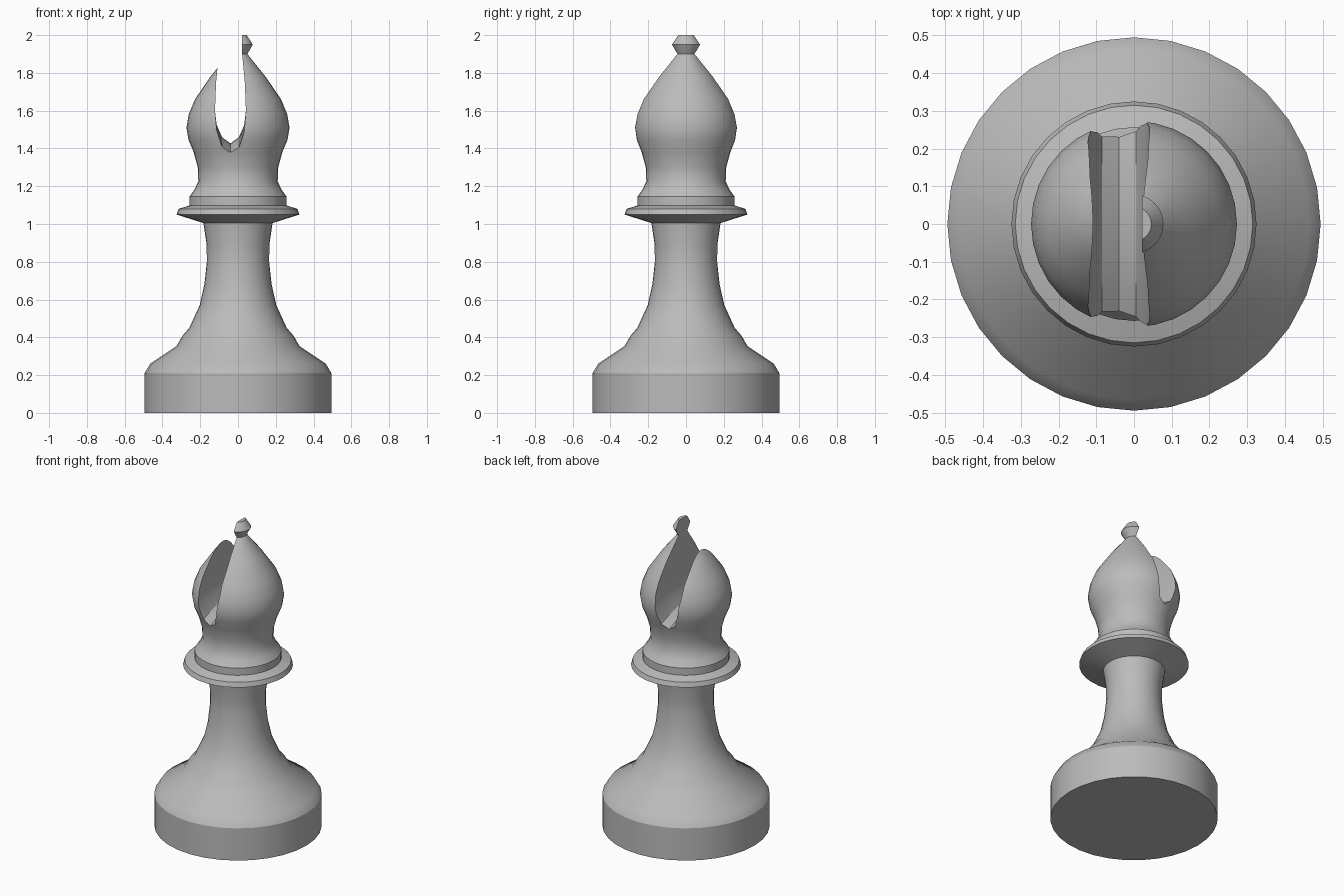
import bpy, bmesh, math

if "Cube" in bpy.data.objects:
    bpy.data.objects.remove(bpy.data.objects["Cube"], do_unlink=True)

SIDES = 32


def make_object(name, bm, material=None):
    bmesh.ops.recalc_face_normals(bm, faces=bm.faces)
    mesh = bpy.data.meshes.new(name)
    bm.to_mesh(mesh)
    bm.free()
    obj = bpy.data.objects.new(name, mesh)
    bpy.context.collection.objects.link(obj)
    if material:
        mesh.materials.append(material)
    return obj


def loft(name, rings, material=None):
    """Skin a row of closed rings and cap both ends."""
    bm = bmesh.new()
    loops = [[bm.verts.new(p) for p in ring] for ring in rings]
    for a, b in zip(loops, loops[1:]):
        for i in range(len(a)):
            j = (i + 1) % len(a)
            bm.faces.new((a[i], a[j], b[j], b[i]))
    bm.faces.new(loops[0])
    bm.faces.new(loops[-1])
    return make_object(name, bm, material)


def lathe(name, profile, material):
    turn = [math.tau * i / SIDES for i in range(SIDES)]
    return loft(name, [[(r * math.cos(a), r * math.sin(a), z) for a in turn]
                       for r, z in profile], material)


def shade(obj):
    bpy.ops.object.select_all(action='DESELECT')
    obj.select_set(True)
    bpy.context.view_layer.objects.active = obj
    bpy.ops.object.shade_smooth_by_angle(angle=math.radians(30))


grey = bpy.data.materials.new("plain grey")
grey.use_nodes = True
colour = (0.5, 0.5, 0.5, 1)
grey.diffuse_color = colour
grey.node_tree.nodes["Principled BSDF"].inputs["Base Color"].default_value = colour

# Turned body: base, flared stem, collar, head and finial
body = lathe("chess_piece_body", [
    (.495, 0), (.495, .21), (.465, .26), (.327, .352), (.293, .41),
    (.258, .45), (.203, .57), (.178, .68), (.165, .8), (.166, .89), (.183, 1.005),
    (.325, 1.05), (.315, 1.08), (.257, 1.098), (.257, 1.145),
    (.232, 1.18), (.21, 1.225), (.213, 1.3), (.235, 1.38),
    (.262, 1.445), (.273, 1.51), (.261, 1.58), (.228, 1.66), (.146, 1.78),
    (.05, 1.9), (.078, 1.95), (.046, 2)], grey)

# Slot cutter: wide groove whose floor rises gently toward the middle
half = [(0, 1.377, 1), (.045, 1.41, 1), (.073, 1.5, .5), (.082, 1.6, 0),
        (.076, 1.75, 0), (.062, 1.9, 0), (.06, 2.1, 0)]
section = half + [(-x, z, b) for x, z, b in reversed(half[1:])]
stations = [-.32 + .08 * i for i in range(9)]
cutter = loft("slot_cutter", [
    [(x - .04, y, z + b * .05 * (1 - (y / .235) ** 2)) for x, z, b in section]
    for y in stations])
cutter.hide_render = True
cutter.hide_viewport = True

cut = body.modifiers.new("slot", 'BOOLEAN')
cut.operation = 'DIFFERENCE'
cut.solver = 'EXACT'
cut.object = cutter
bpy.context.view_layer.objects.active = body
bpy.ops.object.modifier_apply(modifier=cut.name)
bpy.data.objects.remove(cutter, do_unlink=True)
shade(body)
